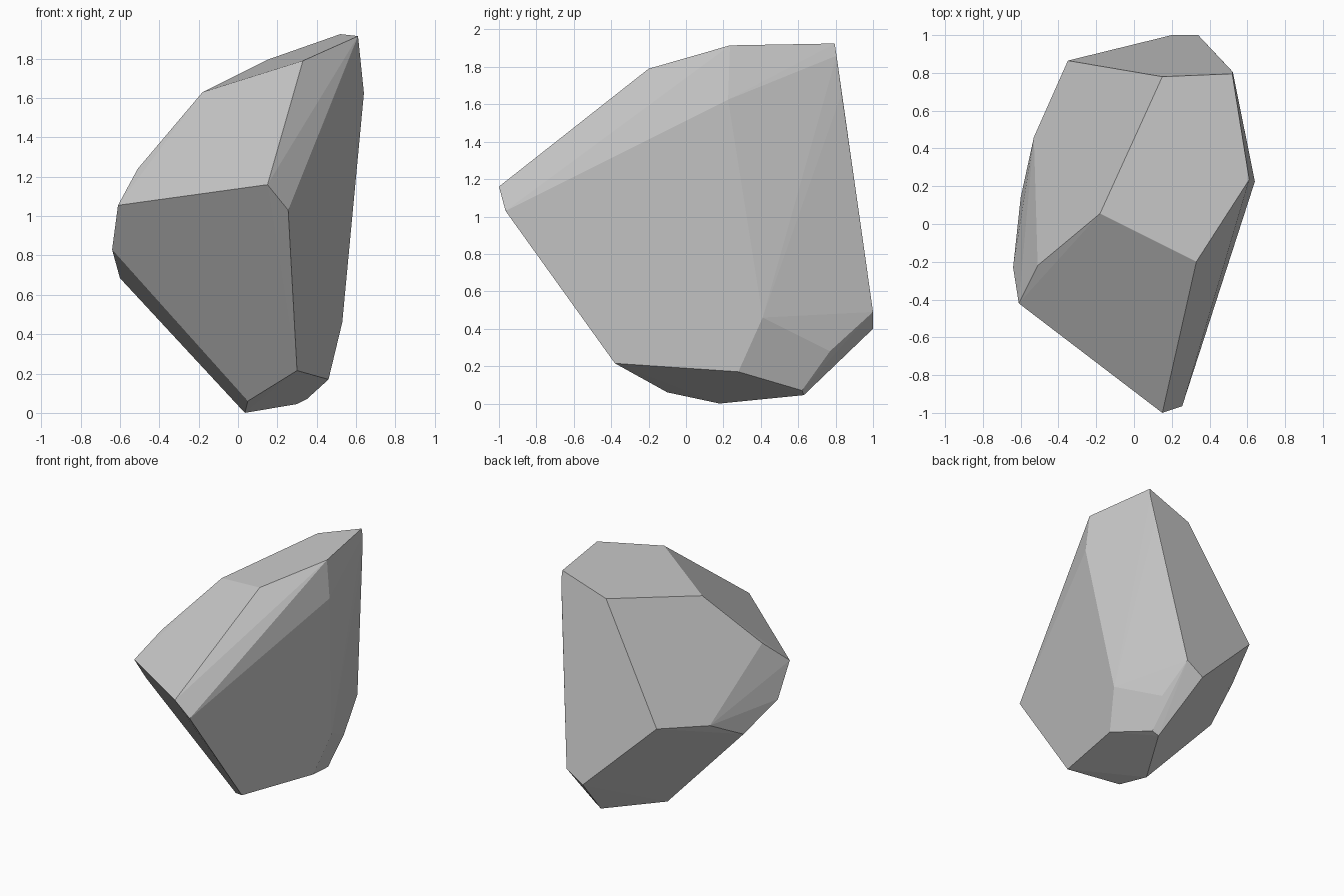
import bpy, bmesh
from math import radians

# Corner points of the chipped boulder, grouped by height
crown = [(0.52, 0.795, 1.925), (0.61, 0.235, 1.915), (0.15, 0.78, 1.795),
         (0.33, -0.20, 1.79), (0.27, -0.30, 1.685), (-0.18, 0.055, 1.63),
         (0.64, 0.225, 1.625), (0.523, 0.805, 1.86), (0.50, 0.83, 1.65)]
waist = [(-0.51, -0.22, 1.24), (-0.55, -0.35, 1.13), (-0.61, -0.42, 1.055),
         (0.15, -1.0, 1.16), (0.255, -0.965, 1.03), (-0.35, 0.865, 0.935),
         (-0.53, 0.46, 0.855), (-0.64, -0.23, 0.83), (-0.60, 0.14, 0.685)]
base = [(0.34, 1.0, 0.49), (0.20, 1.0, 0.40), (0.53, 0.41, 0.46),
        (0.385, 0.77, 0.28), (0.30, -0.38, 0.215), (0.46, 0.28, 0.17),
        (0.35, 0.62, 0.07), (0.30, 0.63, 0.045), (0.05, -0.10, 0.06),
        (0.035, 0.18, 0.0)]

# Boulder: convex shell around the corners, coplanar triangles merged
bm = bmesh.new()
for p in crown + waist + base:
    bm.verts.new(p)
bmesh.ops.convex_hull(bm, input=bm.verts[:])
bmesh.ops.dissolve_limit(bm, angle_limit=radians(1.5),
                         verts=bm.verts[:], edges=bm.edges[:])
bmesh.ops.recalc_face_normals(bm, faces=bm.faces[:])

mesh = bpy.data.meshes.new("boulder")
bm.to_mesh(mesh)
bm.free()
bpy.context.collection.objects.link(bpy.data.objects.new("boulder", mesh))
